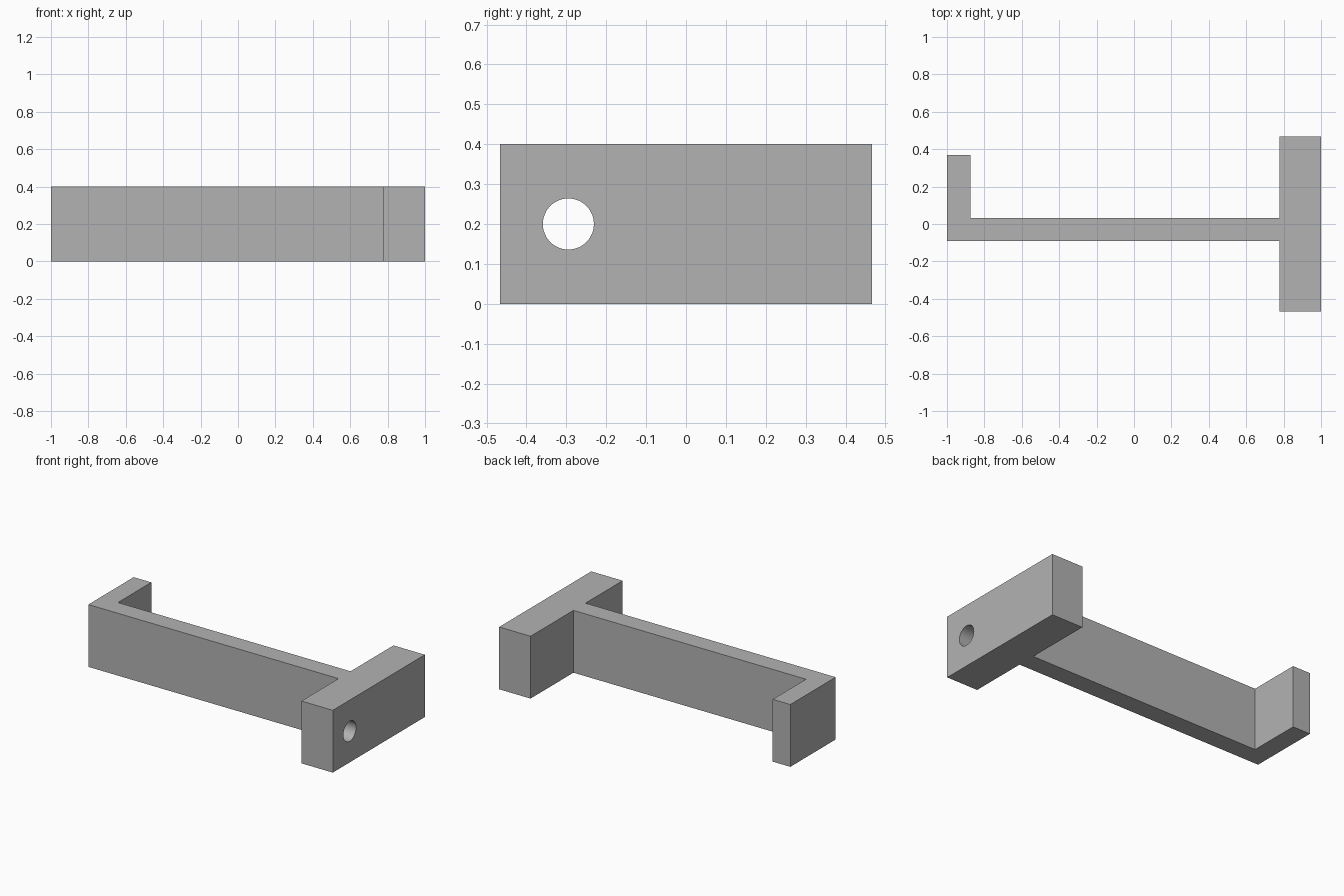
import bpy
import bmesh
import math

old = bpy.data.objects.get("Cube")
if old:
    bpy.data.objects.remove(old, do_unlink=True)

HEIGHT = 0.4

grey = bpy.data.materials.new("plain grey")
grey.use_nodes = True
colour = (0.45, 0.45, 0.45, 1)
grey.diffuse_color = colour
grey.node_tree.nodes["Principled BSDF"].inputs["Base Color"].default_value = colour


def extrude_outline(name, outline, height):
    """Raise a flat outline into a solid standing on the floor."""
    bm = bmesh.new()
    base = bm.faces.new([bm.verts.new((x, y, 0)) for x, y in outline])
    raised = bmesh.ops.extrude_face_region(bm, geom=[base])["geom"]
    top = [v for v in raised if isinstance(v, bmesh.types.BMVert)]
    bmesh.ops.translate(bm, verts=top, vec=(0, 0, height))
    bmesh.ops.recalc_face_normals(bm, faces=bm.faces)
    mesh = bpy.data.meshes.new(name)
    bm.to_mesh(mesh)
    bm.free()
    mesh.materials.append(grey)
    obj = bpy.data.objects.new(name, mesh)
    bpy.context.collection.objects.link(obj)
    return obj


# Bracket: hook, long arm and wide end block in one outline
bracket = extrude_outline("bracket", [
    (-1, -0.09), (0.777, -0.09), (0.777, -0.467), (1, -0.467),
    (1, 0.467), (0.777, 0.467), (0.777, 0.032), (-0.875, 0.032),
    (-0.875, 0.37), (-1, 0.37),
], HEIGHT)

# Bore through the end block
bpy.ops.mesh.primitive_cylinder_add(
    vertices=48, radius=0.064, depth=0.5,
    location=(0.9, -0.295, HEIGHT / 2), rotation=(0, math.pi / 2, 0))
cutter = bpy.context.object
cutter.name = "bore_cutter"
cutter.data.materials.append(grey)

bore = bracket.modifiers.new("bore", "BOOLEAN")
bore.operation = "DIFFERENCE"
bore.solver = "EXACT"
bore.object = cutter

bpy.ops.object.select_all(action="DESELECT")
bracket.select_set(True)
bpy.context.view_layer.objects.active = bracket
bpy.ops.object.modifier_apply(modifier=bore.name)
bpy.data.objects.remove(cutter, do_unlink=True)
bpy.ops.object.shade_smooth_by_angle(angle=math.radians(30))
